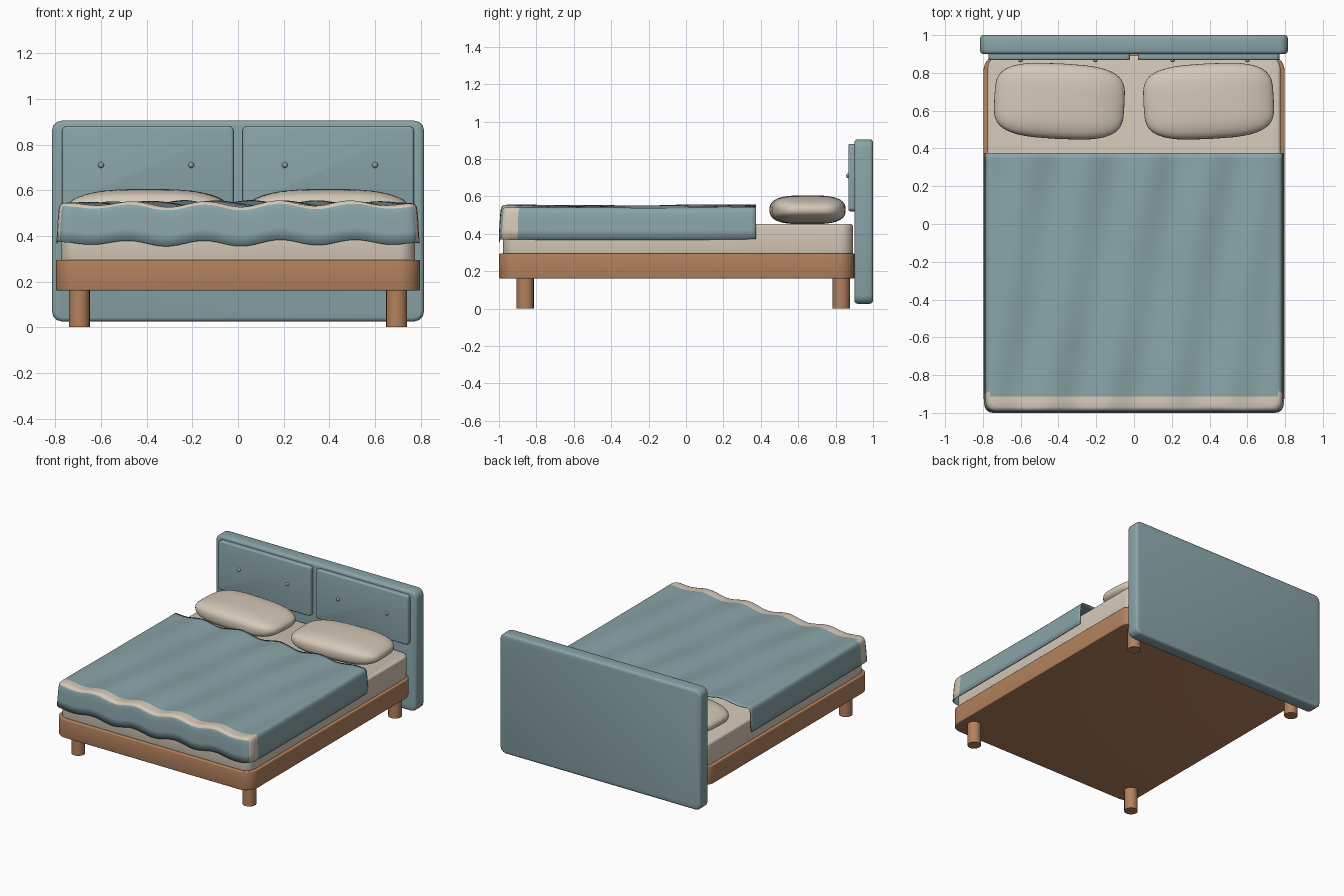
import bpy, bmesh, math
from mathutils import Matrix

cube = bpy.data.objects.get("Cube")
if cube:
    bpy.data.objects.remove(cube, do_unlink=True)


def material(name, rgb):
    m = bpy.data.materials.new(name)
    m.use_nodes = True
    m.diffuse_color = (*rgb, 1)
    m.node_tree.nodes["Principled BSDF"].inputs["Base Color"].default_value = (*rgb, 1)
    return m


TEAL = material("teal fabric", (0.25, 0.37, 0.39))
CREAM = material("cream linen", (0.66, 0.58, 0.48))
WOOD = material("warm wood", (0.45, 0.22, 0.11))


def finish(name, bm, *mats, angle=40):
    bmesh.ops.recalc_face_normals(bm, faces=bm.faces)
    me = bpy.data.meshes.new(name)
    bm.to_mesh(me)
    bm.free()
    for m in mats:
        me.materials.append(m)
    ob = bpy.data.objects.new(name, me)
    bpy.context.collection.objects.link(ob)
    bpy.ops.object.select_all(action='DESELECT')
    ob.select_set(True)
    bpy.context.view_layer.objects.active = ob
    bpy.ops.object.shade_smooth_by_angle(angle=math.radians(angle))
    return ob


def rounded_box(name, lo, hi, axis, corner, edge, mat, segs=6):
    """Box with wide rounded corners along one axis and softened rims."""
    bm = bmesh.new()
    bmesh.ops.create_cube(bm, size=1)
    for v in bm.verts:
        v.co = [(l + h) / 2 + c * (h - l) for l, h, c in zip(lo, hi, v.co)]

    def along(e):
        d = (e.verts[1].co - e.verts[0].co).normalized()
        return abs(d[axis]) > 0.9
    bmesh.ops.bevel(bm, geom=[e for e in bm.edges if along(e)], offset=corner,
                    segments=segs, profile=0.5, affect='EDGES')
    rims = [e for e in bm.edges if any(abs(f.normal[axis]) > 0.9 for f in e.link_faces)]
    bmesh.ops.bevel(bm, geom=rims, offset=edge, segments=3, profile=0.5, affect='EDGES')
    return finish(name, bm, mat)


# Bed base and mattress
rounded_box("bed_frame", (-0.797, -1, 0.16), (0.797, 0.9, 0.295), 2, 0.09, 0.006, WOOD, 8)
rounded_box("mattress", (-0.775, -0.978, 0.285), (0.775, 0.893, 0.452), 2, 0.07, 0.014, CREAM, 8)

# Headboard with two padded panels and buttons
rounded_box("headboard", (-0.815, 0.9, 0.025), (0.815, 1, 0.905), 1, 0.045, 0.018, TEAL, 3)
for side, label in ((-1, "right"), (1, "left")):
    a, b = sorted((side * 0.02, side * 0.77))
    rounded_box(f"headboard_panel_{label}", (a, 0.868, 0.52), (b, 0.91, 0.88), 1, 0.02, 0.01, TEAL, 4)
    for i, x in enumerate((0.205, 0.6)):
        bm = bmesh.new()
        bmesh.ops.create_uvsphere(bm, u_segments=16, v_segments=10, radius=0.013)
        bmesh.ops.translate(bm, verts=bm.verts, vec=(side * x, 0.869, 0.71))
        finish(f"button_{label}_{i + 1}", bm, TEAL)

# Legs
for sx, label in ((-1, "right"), (1, "left")):
    for y, end in ((-0.86, "front"), (0.83, "back")):
        bm = bmesh.new()
        bmesh.ops.create_cone(bm, cap_ends=True, segments=24, radius1=0.046, radius2=0.046,
                              depth=0.17, matrix=Matrix.Translation((sx * 0.695, y, 0.085)))
        finish(f"{end}_leg_{label}", bm, WOOD)


# Pillows: soft squared-off ellipsoids, slightly turned
def soft(c, p):
    return math.copysign(abs(c) ** p, c)


for side, label in ((-1, "right"), (1, "left")):
    bm = bmesh.new()
    bmesh.ops.create_uvsphere(bm, u_segments=48, v_segments=24, radius=1)
    for v in bm.verts:
        x, y, z = v.co
        ring = math.hypot(x, y)
        if ring > 1e-5:
            k = soft(ring, 0.62) / ring
            x, y = (soft(c / ring, 0.5) * ring * k for c in (x, y))
        z = soft(z, 0.75)
        crown = 1 - 0.25 * abs(x) ** 3
        v.co = (x * 0.345, y * 0.2 * (1 - 0.08 * x * x), z * 0.077 * crown)
    bmesh.ops.rotate(bm, verts=bm.verts, matrix=Matrix.Rotation(side * math.radians(3), 3, 'Z'))
    bmesh.ops.translate(bm, verts=bm.verts, vec=(side * 0.395, 0.65, 0.528))
    finish(f"pillow_{label}", bm, CREAM, angle=80)

# Blanket: wavy top sheet draped over both sides and the foot
HALF_W, FOOT, HEAD, R = 0.762, -0.968, 0.375, 0.045
DRAPE = [(0.012, -0.004), (0.02, -0.014), (0.024, -0.032),
         (0.027, -0.07), (0.03, -0.12), (0.033, -0.172)]   # outward, down
N, NX, NY = len(DRAPE), 64, 48


def wave(x, y):
    fade = 1 - 0.7 * (abs(x) / HALF_W) ** 6
    w = math.cos(2 * math.pi * (x + 0.47 - 0.17 * (y + 1)) / 0.32)
    return fade * (0.010 * w * (1 + 0.3 * math.sin(5 * y + 2 * x)) + 0.003 * math.sin(7 * y + 5 * x))


def sheet_point(i, j):
    drop = max(-i, i - NX, -j, 0)
    x = HALF_W * (2 * min(max(i, 0), NX) / NX - 1)
    y = FOOT + (HEAD - FOOT) * max(j, 0) / NY
    z = 0.541 + wave(x, y)
    # round the foot corners in plan
    dx, dy = abs(x) - HALF_W + R, FOOT + R - y
    if dx > 0 and dy > 0:
        k = max(dx, dy) / math.hypot(dx, dy)
        x, y = math.copysign(HALF_W - R + dx * k, x), FOOT + R - dy * k
    if drop:
        out, down = DRAPE[drop - 1]
        toward_foot = min(max((-0.8 - y) / 0.168, 0), 1)
        x *= 1 + out / HALF_W
        y -= out * toward_foot
        z += down
    return x, y, z


bm = bmesh.new()
grid = {}
for i in range(-N, NX + N + 1):
    for j in range(-N, NY + 1):
        beyond = max(-i, i - NX, 0)
        if not (beyond and j < 0):
            grid[i, j] = bm.verts.new(sheet_point(i, j))
for (i, j) in list(grid):
    quad = [(i, j), (i + 1, j), (i + 1, j + 1), (i, j + 1)]
    if all(q in grid for q in quad):
        f = bm.faces.new([grid[q] for q in quad])
        # cream band across the foot, running down both sides
        hanging_front = j < -2
        f.material_index = int(f.calc_center_median().y < -0.9 and not hanging_front)
bmesh.ops.remove_doubles(bm, verts=bm.verts, dist=0.0004)
blanket = finish("blanket", bm, TEAL, CREAM, angle=60)
solid = blanket.modifiers.new("cloth thickness", 'SOLIDIFY')
solid.thickness = 0.005
solid.offset = -1
